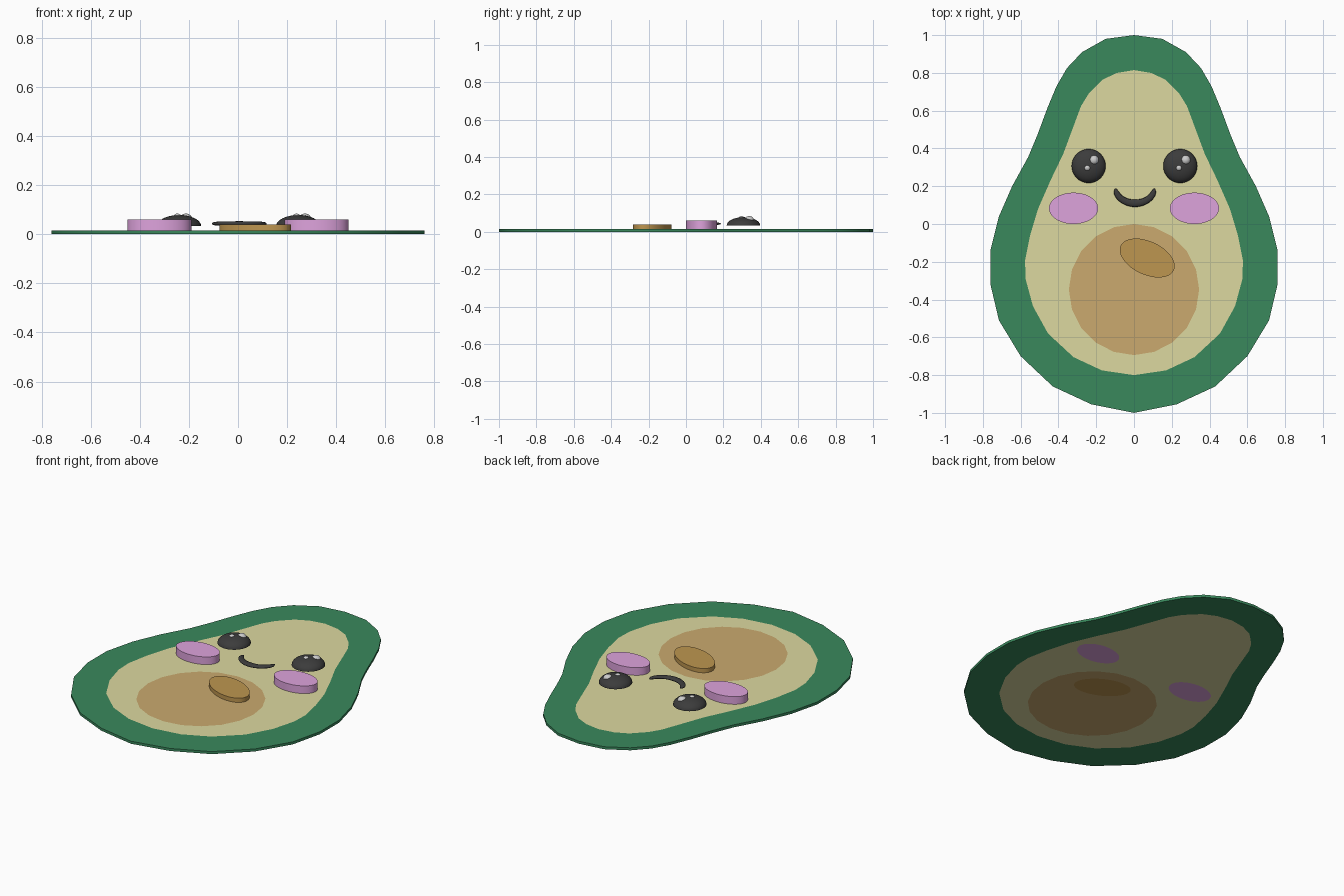
import bpy, bmesh
from math import sin, cos, pi, radians

if "Cube" in bpy.data.objects:
    bpy.data.objects.remove(bpy.data.objects["Cube"])


def paint(obj, name, rgb):
    mat = bpy.data.materials.get(name) or bpy.data.materials.new(name)
    mat.diffuse_color = (*rgb, 1)
    mat.use_nodes = True
    mat.node_tree.nodes["Principled BSDF"].inputs["Base Color"].default_value = mat.diffuse_color
    obj.data.materials.append(mat)


def link(name, mesh, color, smooth=None):
    obj = bpy.data.objects.new(name, mesh)
    bpy.context.scene.collection.objects.link(obj)
    paint(obj, *color)
    if smooth:
        bpy.ops.object.select_all(action='DESELECT')
        obj.select_set(True)
        bpy.context.view_layer.objects.active = obj
        bpy.ops.object.shade_smooth_by_angle(angle=radians(smooth))
    return obj


def curve_mesh(curve):
    tmp = bpy.data.objects.new("tmp", curve)
    bpy.context.scene.collection.objects.link(tmp)
    deps = bpy.context.evaluated_depsgraph_get()
    mesh = bpy.data.meshes.new_from_object(tmp.evaluated_get(deps))
    bpy.data.objects.remove(tmp)
    mesh.materials.clear()
    bm = bmesh.new()
    bm.from_mesh(mesh)
    bmesh.ops.remove_doubles(bm, verts=bm.verts, dist=1e-5)
    bmesh.ops.recalc_face_normals(bm, faces=bm.faces)
    bm.to_mesh(mesh)
    bm.free()
    return mesh


def slab(name, loops, height, color, smooth=None):
    """Flat plate from z=0 to height; first loop is the rim, the others are holes."""
    cu = bpy.data.curves.new(name, 'CURVE')
    cu.dimensions, cu.fill_mode, cu.extrude = '2D', 'BOTH', height / 2
    for pts in loops:
        sp = cu.splines.new('POLY')
        sp.points.add(len(pts) - 1)
        for p, (x, y) in zip(sp.points, pts):
            p.co = (x, y, 0, 1)
        sp.use_cyclic_u = True
    mesh = curve_mesh(cu)
    for v in mesh.vertices:
        v.co.z += height / 2
    return link(name, mesh, color, smooth)


def mirrored(half):
    return half + [(-x, y) for x, y in half[-2:0:-1]]


def ellipse(cx, cy, rx, ry, n, tilt=0):
    c, s = cos(tilt), sin(tilt)
    ring = [(rx * sin(2 * pi * i / n), ry * cos(2 * pi * i / n)) for i in range(n)]
    return [(cx + x * c - y * s, cy + x * s + y * c) for x, y in ring]


def dome(name, x, y, z, r, h, color):
    bm = bmesh.new()
    bmesh.ops.create_uvsphere(bm, u_segments=32, v_segments=16, radius=1)
    bmesh.ops.delete(bm, geom=[v for v in bm.verts if v.co.z < -0.01], context='VERTS')
    bmesh.ops.holes_fill(bm, edges=[e for e in bm.edges if e.is_boundary], sides=0)
    for v in bm.verts:
        v.co = (x + v.co.x * r, y + v.co.y * r, z + v.co.z * h)
    bmesh.ops.recalc_face_normals(bm, faces=bm.faces)
    mesh = bpy.data.meshes.new(name)
    bm.to_mesh(mesh)
    bm.free()
    return link(name, mesh, color, 50)


GREEN = ("green", (0.041, 0.246, 0.107))
CREAM = ("cream", (0.716, 0.694, 0.352))
TAN = ("tan", (0.597, 0.402, 0.159))
BROWN = ("brown", (0.515, 0.305, 0.08))
PINK = ("pink", (0.73, 0.366, 0.72))
DARK = ("dark", (0.045, 0.045, 0.045))
LIGHT = ("light", (0.55, 0.55, 0.55))
T = 0.015

# Outlines
skin_rim = mirrored([(0, 1), (.15, .98), (.275, .91), (.355, .825), (.41, .73), (.46, .61),
                     (.51, .475), (.56, .355), (.645, .2), (.715, .04), (.76, -.14),
                     (.76, -.32), (.715, -.51), (.6, -.7), (.43, -.86), (.225, -.955), (0, -1)])
flesh_rim = mirrored([(0, .815), (.09, .80), (.165, .765), (.24, .69), (.28, .625), (.31, .545),
                      (.375, .37), (.44, .235), (.508, .08), (.55, -.06), (.577, -.195),
                      (.573, -.295), (.535, -.435), (.455, -.58), (.32, -.705),
                      (.17, -.775), (0, -.8)])
pit_rim = ellipse(0, -.347, .345, .347, 20)
spot_rim = ellipse(.07, -.18, .155, .088, 48, radians(-25))
cheek_rims = [ellipse(s * .32, .083, .13, .083, 48) for s in (-1, 1)]

# Flush body layers
slab("skin", [skin_rim, flesh_rim], T, GREEN)
slab("flesh", [flesh_rim, pit_rim] + cheek_rims, T, CREAM)
slab("pit", [pit_rim, spot_rim], T, TAN)

# Raised discs
slab("pit_highlight", [spot_rim], 0.04, BROWN, 30)
for side, rim in zip(("left", "right"), cheek_rims):
    slab(side + "_cheek", [rim], 0.06, PINK, 30)

# Eyes with glints (glints sit on the same side of both eyes)
for side, x in (("left", -.24), ("right", .245)):
    dome(side + "_eye", x, .307, .033, .09, .045, DARK)
    dome(side + "_large_glint", x + .028, .338, .06, .026, .024, LIGHT)
    dome(side + "_small_glint", x - .007, .297, .066, .018, .018, LIGHT)

# Smile: tapered, flattened tube along an arc
cu = bpy.data.curves.new("smile", 'CURVE')
cu.dimensions, cu.bevel_depth, cu.bevel_resolution, cu.use_fill_caps = '3D', 0.02, 4, True
N = 28
sp = cu.splines.new('POLY')
sp.points.add(N)
for i, p in enumerate(sp.points):
    a = pi + pi * i / N
    p.co = (.005 + .102 * cos(a), .188 + .078 * sin(a), 0, 1)
    t = abs(2 * i / N - 1)
    p.radius = (1 - .3 * t) * max(.25, 1 - t ** 12)
mesh = curve_mesh(cu)
for v in mesh.vertices:
    v.co.z = .043 + v.co.z * .5
link("smile", mesh, DARK, 60)
